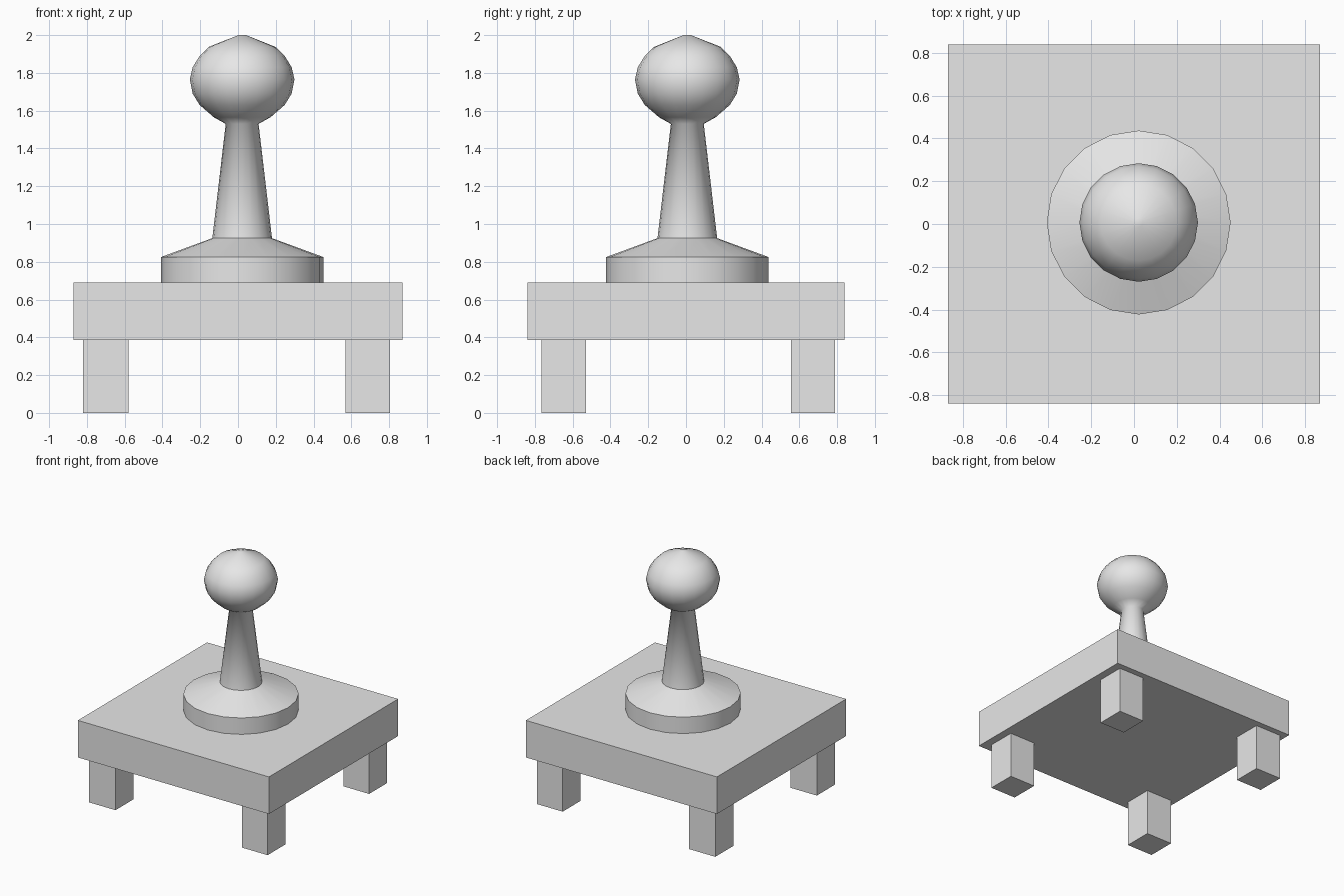
import bpy
import bmesh
from math import cos, sin, tau

if "Cube" in bpy.data.objects:
    bpy.data.objects.remove(bpy.data.objects["Cube"], do_unlink=True)

grey = bpy.data.materials.new("plain_grey")
grey.use_nodes = True
grey.diffuse_color = (0.8, 0.8, 0.8, 1)
grey.node_tree.nodes["Principled BSDF"].inputs["Base Color"].default_value = (0.8, 0.8, 0.8, 1)


def add_object(name, bm):
    bmesh.ops.recalc_face_normals(bm, faces=bm.faces)
    mesh = bpy.data.meshes.new(name)
    bm.to_mesh(mesh)
    bm.free()
    mesh.materials.append(grey)
    obj = bpy.data.objects.new(name, mesh)
    bpy.context.collection.objects.link(obj)
    return obj


def box(name, low, high):
    bm = bmesh.new()
    bmesh.ops.create_cube(bm, size=1)
    for v in bm.verts:
        v.co = [(a + b) / 2 + c * (b - a) for a, b, c in zip(low, high, v.co)]
    return add_object(name, bm)


def lathe(name, profile, centre, sides, sharp_rings):
    """Turn a (radius, height) profile; the listed rings stay sharp."""
    bm = bmesh.new()
    rings = [[bm.verts.new((centre[0] + r * cos(tau * i / sides),
                            centre[1] + r * sin(tau * i / sides), z))
              for i in range(sides)] for r, z in profile]
    for lower, upper in zip(rings, rings[1:]):
        for i in range(sides):
            j = (i + 1) % sides
            bm.faces.new((lower[i], lower[j], upper[j], upper[i]))
    bm.faces.new(rings[0])
    bm.faces.new(rings[-1])
    for f in bm.faces:
        f.smooth = True
    for k in sharp_rings:
        for i in range(sides):
            bm.edges.get((rings[k][i], rings[k][(i + 1) % sides])).smooth = False
    return add_object(name, bm)


# Square board
box("board", (-0.87, -0.84, 0.385), (0.87, 0.84, 0.69))

# Four legs
for x_name, x0, x1 in (("right", -0.82, -0.58), ("left", 0.57, 0.805)):
    for y_name, y0, y1 in (("front", -0.765, -0.53), ("back", 0.555, 0.79)):
        box(f"{y_name}_{x_name}_leg", (x0, y0, 0), (x1, y1, 0.385))

# Turned piece: round foot, tapering stem and ball head
profile = [(0.43, 0.69), (0.43, 0.825), (0.158, 0.925), (0.087, 1.53),
           (0.15, 1.565), (0.225, 1.63), (0.262, 1.69), (0.277, 1.765),
           (0.262, 1.83), (0.225, 1.89), (0.178, 1.937), (0.02, 2.0)]
lathe("pawn", profile, (0.022, 0.007), 20, (0, 1, 2))
